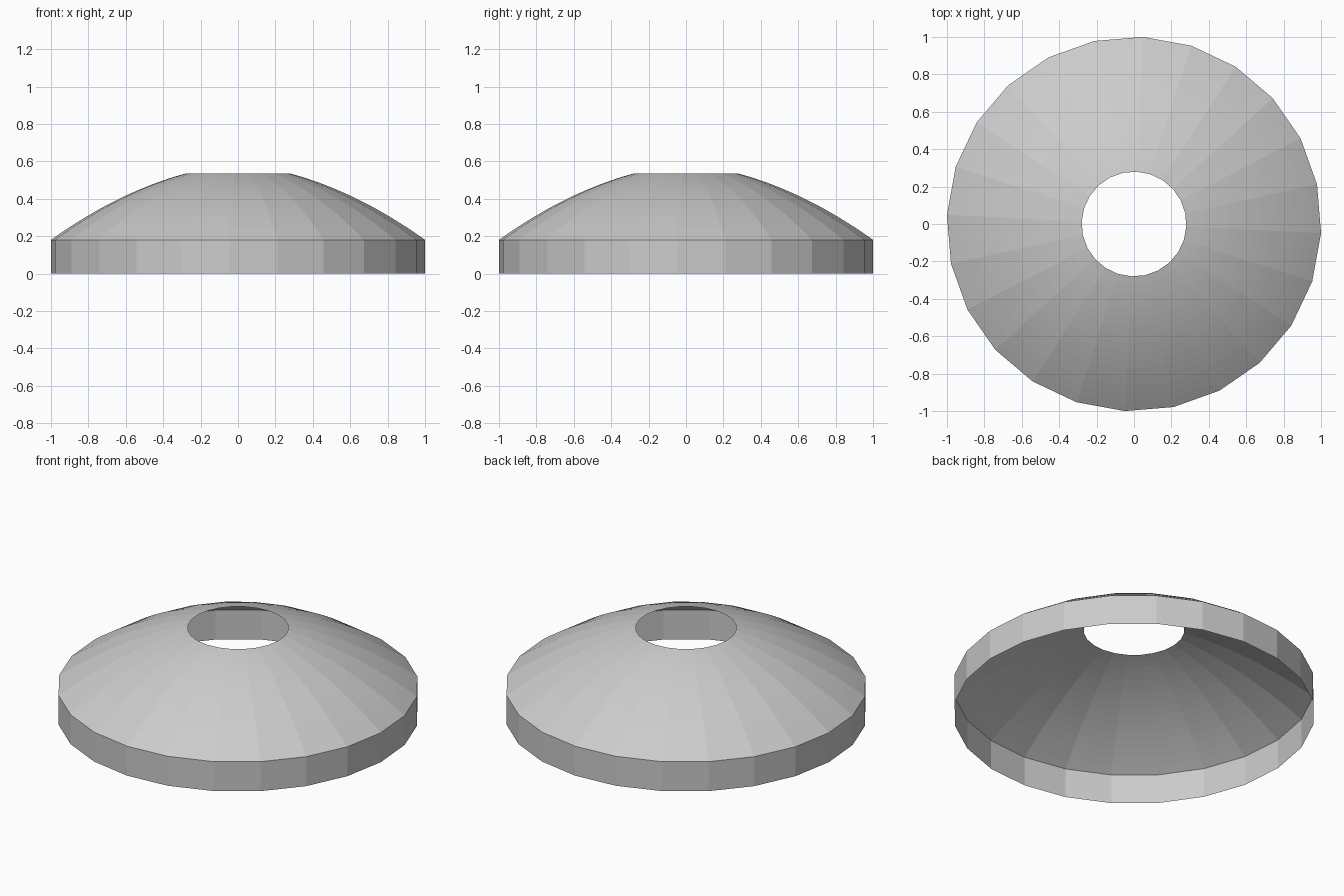
import bpy, bmesh, math

if "Cube" in bpy.data.objects:
    bpy.data.objects.remove(bpy.data.objects["Cube"])

SIDES = 24
OFFSET = math.radians(-2.8)
R = 1 / math.cos(OFFSET)      # corner radius so the width is exactly 2
HOLE, RIM_Z, TOP_Z = 0.28, 0.18, 0.535


def revolve(name, profile):
    """Faceted open shell from (radius, height) points listed bottom to top."""
    bm = bmesh.new()
    rings = []
    for r, z in profile:
        angles = [OFFSET + 2 * math.pi * i / SIDES for i in range(SIDES)]
        rings.append([bm.verts.new((r * math.cos(a), r * math.sin(a), z)) for a in angles])
    for low, high in zip(rings, rings[1:]):
        for i in range(SIDES):
            j = (i + 1) % SIDES
            bm.faces.new((low[i], low[j], high[j], high[i]))
    mesh = bpy.data.meshes.new(name)
    bm.to_mesh(mesh)
    bm.free()
    obj = bpy.data.objects.new(name, mesh)
    bpy.context.collection.objects.link(obj)
    return obj


# Upright outer band
revolve("rim_band", [(R, 0), (R, RIM_Z)])

# Gently bulging cover, open at the centre
STEPS, BULGE = 16, 0.04
curve = []
for k in range(STEPS + 1):
    t = k / STEPS
    curve.append((R + (HOLE - R) * t,
                  RIM_Z + (TOP_Z - RIM_Z) * t + 4 * BULGE * t * (1 - t)))
revolve("domed_cover", curve)
